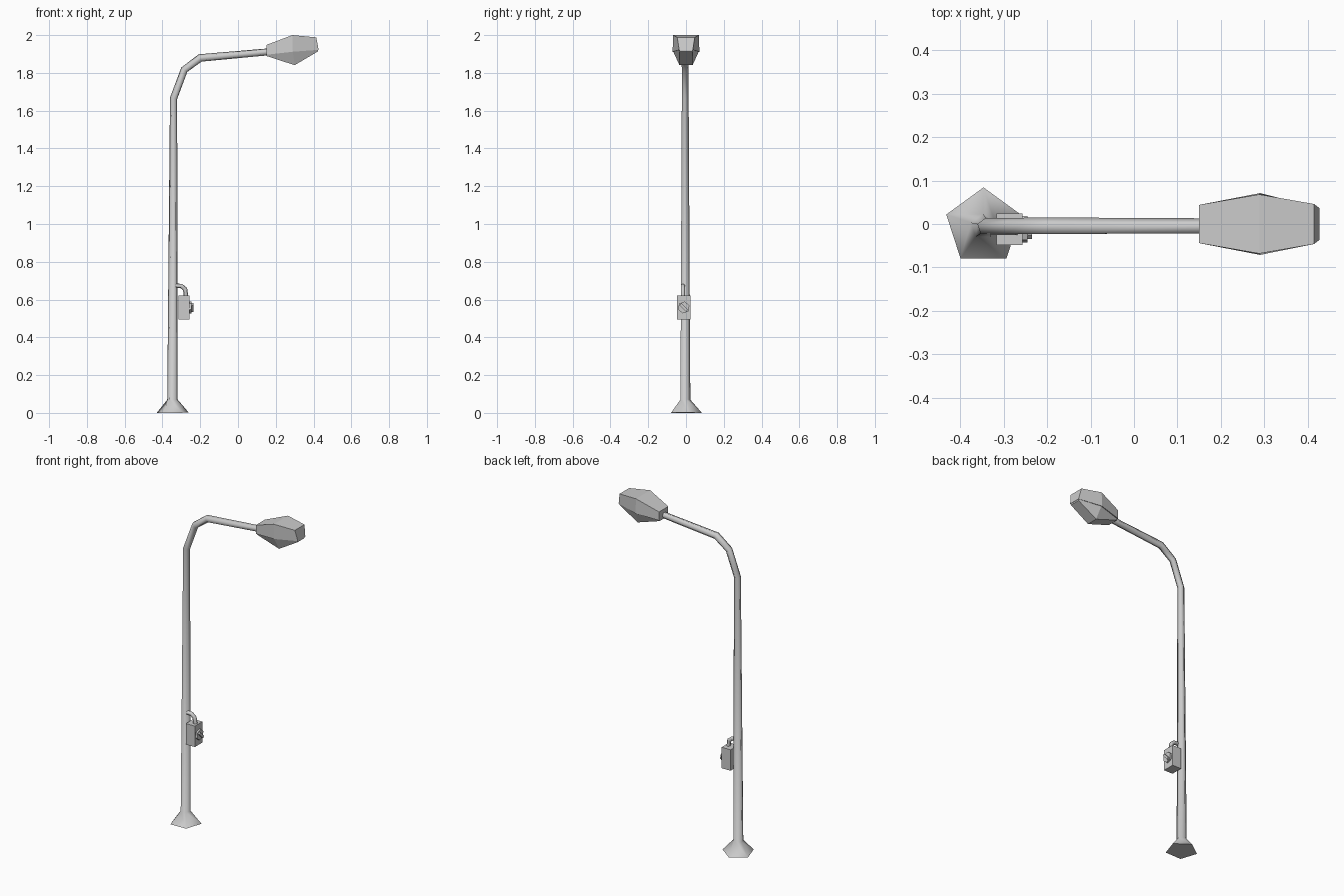
import bpy, bmesh, math
from mathutils import Vector, Matrix

if "Cube" in bpy.data.objects:
    bpy.data.objects.remove(bpy.data.objects["Cube"])


def loft(name, rings, smooth=None):
    """Skin a list of equal-length closed rings and cap both ends."""
    bm = bmesh.new()
    vs = [[bm.verts.new(p) for p in r] for r in rings]
    n = len(rings[0])
    for a, b in zip(vs, vs[1:]):
        for i in range(n):
            j = (i + 1) % n
            bm.faces.new((a[i], a[j], b[j], b[i]))
    bm.faces.new(vs[0][::-1])
    bm.faces.new(vs[-1])
    bmesh.ops.recalc_face_normals(bm, faces=bm.faces[:])
    me = bpy.data.meshes.new(name)
    bm.to_mesh(me)
    bm.free()
    ob = bpy.data.objects.new(name, me)
    bpy.context.collection.objects.link(ob)
    if smooth:
        bpy.context.view_layer.objects.active = ob
        ob.select_set(True)
        bpy.ops.object.shade_smooth_by_angle(angle=math.radians(smooth))
        ob.select_set(False)
    return ob


def sweep(name, path, y, sides, smooth):
    """Mitred tube along (x, z, radius) points lying in a plane of constant y."""
    pts = [Vector((x, y, z)) for x, z, r in path]
    rings = []
    for i, p in enumerate(pts):
        d0 = (p - pts[i - 1]).normalized() if i else None
        d1 = (pts[i + 1] - p).normalized() if i < len(pts) - 1 else None
        t = ((d0 or d1) + (d1 or d0)).normalized()
        stretch = 1 / t.dot(d0 or d1)
        side = Vector((0, 1, 0))
        across = side.cross(t) * stretch
        r = path[i][2]
        rings.append([p + r * (side * math.cos(a) + across * math.sin(a))
                      for a in (math.tau * k / sides for k in range(sides))])
    return loft(name, rings, smooth)


def prism(name, x0, x1, outline, centre, angle=0):
    """Extrude a y-z outline along x, turned by angle about its centre."""
    c, s = math.cos(angle), math.sin(angle)
    pts = [(centre[0] + a * c - b * s, centre[1] + a * s + b * c) for a, b in outline]
    return loft(name, [[(x, p, q) for p, q in pts] for x in (x0, x1)])


def rect(w, h):
    return [(-w / 2, -h / 2), (w / 2, -h / 2), (w / 2, h / 2), (-w / 2, h / 2)]


# Five-sided post with flared foot, bend and arm
sweep("post", [(-0.346, 0.0, 0.090), (-0.347, 0.07, 0.029), (-0.341, 1.665, 0.020),
               (-0.284, 1.817, 0.020), (-0.20, 1.879, 0.021), (0.18, 1.913, 0.019)],
      -0.006, 5, 75)


# Lamp head: each station is (x_top, z_top, half_top, x_low, z_low, half_low)
def stations(rows):
    return [[(xt, -wt, zt), (xt, wt, zt), (xl, wl, zl), (xl, -wl, zl)]
            for xt, zt, wt, xl, zl, wl in rows]


loft("lamp_housing", stations([
    (0.150, 1.948, 0.044, 0.150, 1.896, 0.044),
    (0.288, 2.000, 0.068, 0.290, 1.912, 0.071),
    (0.414, 1.988, 0.046, 0.427, 1.922, 0.036)]))
loft("lamp_lens", stations([
    (0.152, 1.900, 0.040, 0.152, 1.889, 0.036),
    (0.290, 1.914, 0.068, 0.300, 1.841, 0.035),
    (0.425, 1.924, 0.035, 0.424, 1.914, 0.033)]))

# Switch box on the post, with a round dial and a slanted handle
box_centre = (-0.012, 0.558)
prism("switch_box", -0.316, -0.256, rect(0.073, 0.127), box_centre)
hexagon = [(0.032 * math.cos(k * math.tau / 6), 0.032 * math.sin(k * math.tau / 6))
           for k in range(6)]
prism("dial", -0.260, -0.245, hexagon, box_centre, math.radians(20))
prism("dial_handle", -0.247, -0.235, rect(0.014, 0.050), box_centre, math.radians(45))

# Cable conduit from post to box
sweep("conduit", [(-0.340, 0.673, 0.012), (-0.300, 0.672, 0.012), (-0.280, 0.655, 0.012),
                  (-0.274, 0.610, 0.012)], -0.016, 5, 75)
